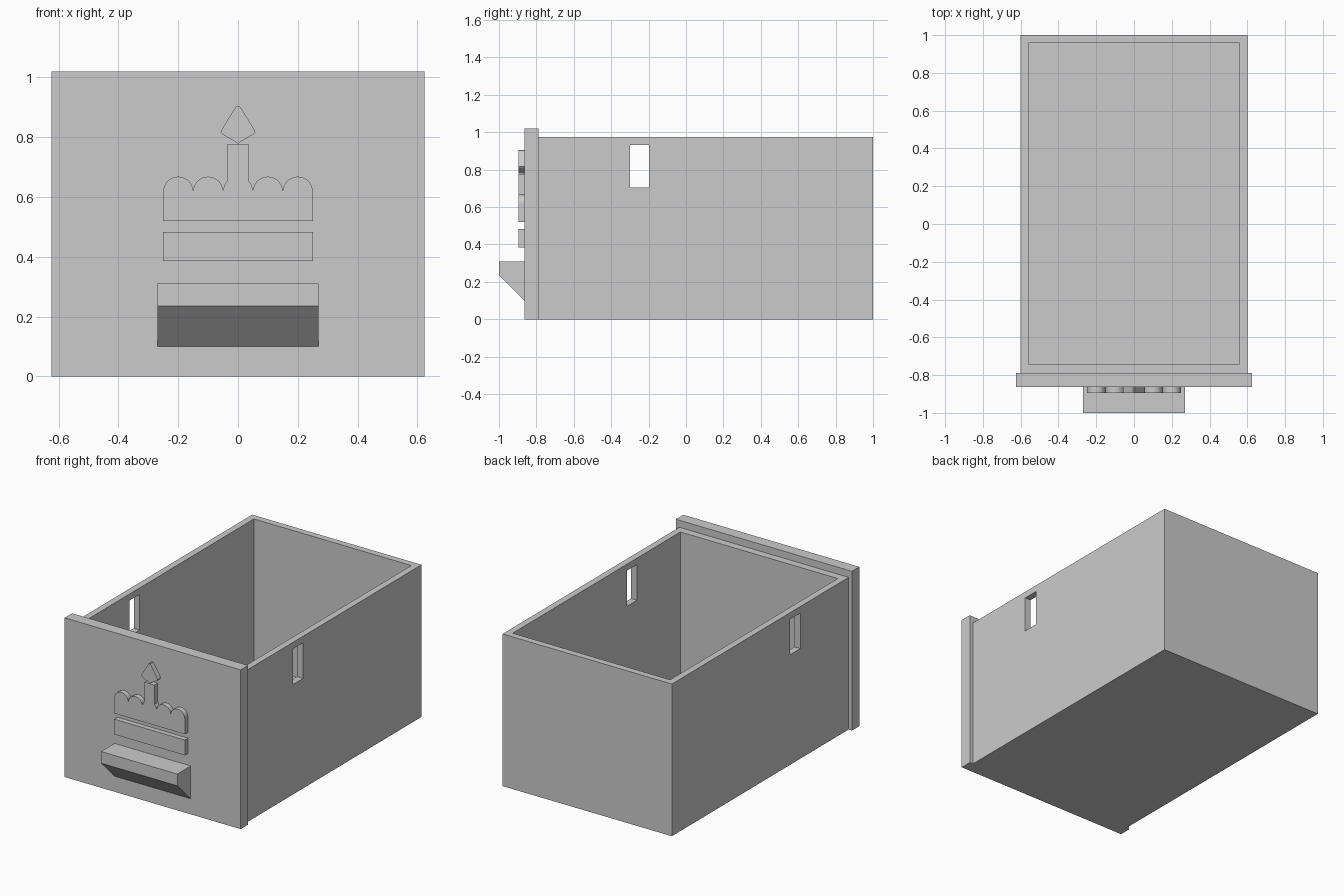
import bpy, bmesh, math
from mathutils import Vector

old = bpy.data.objects.get("Cube")
if old:
    bpy.data.objects.remove(old, do_unlink=True)

# Single plain grey plastic
grey = bpy.data.materials.new("plain_grey")
grey.use_nodes = True
GREY = (0.6, 0.6, 0.6, 1)
grey.diffuse_color = GREY
grey.node_tree.nodes["Principled BSDF"].inputs["Base Color"].default_value = GREY


def prism(name, outline, depth):
    """Extrude a closed planar outline along the depth vector."""
    bm = bmesh.new()
    face = bm.faces.new([bm.verts.new(p) for p in outline])
    ext = bmesh.ops.extrude_face_region(bm, geom=[face])
    moved = [v for v in ext["geom"] if isinstance(v, bmesh.types.BMVert)]
    bmesh.ops.translate(bm, verts=moved, vec=Vector(depth))
    bmesh.ops.recalc_face_normals(bm, faces=bm.faces)
    mesh = bpy.data.meshes.new(name)
    bm.to_mesh(mesh)
    bm.free()
    mesh.materials.append(grey)
    obj = bpy.data.objects.new(name, mesh)
    bpy.context.collection.objects.link(obj)
    return obj


def box(name, x, y, z):
    base = [(x[0], y[0], z[0]), (x[1], y[0], z[0]),
            (x[1], y[1], z[0]), (x[0], y[1], z[0])]
    return prism(name, base, (0, 0, z[1] - z[0]))


def cut(target, cutter):
    """Subtract the cutter from the target and discard it."""
    bpy.context.view_layer.objects.active = target
    mod = target.modifiers.new("cut", "BOOLEAN")
    mod.operation, mod.solver, mod.object = "DIFFERENCE", "EXACT", cutter
    bpy.ops.object.modifier_apply(modifier=mod.name)
    bpy.data.objects.remove(cutter, do_unlink=True)


# Open drawer body with a slot through both side walls
PANEL_BACK, PANEL_FRONT = -0.789, -0.864
body = box("drawer_body", (-0.6, 0.6), (PANEL_BACK, 1), (0, 0.975))
cut(body, box("cavity", (-0.558, 0.558), (-0.74, 0.958), (0.042, 1.1)))
cut(body, box("slot", (-0.7, 0.7), (-0.3, -0.198), (0.705, 0.933)))

# Front panel and wedge-shaped pull
box("front_panel", (-0.624, 0.624), (PANEL_FRONT, PANEL_BACK), (0, 1.02))
pull = [(PANEL_FRONT, 0.1), (-1, 0.235), (-1, 0.31), (PANEL_FRONT, 0.31)]
prism("pull_handle", [(-0.27, y, z) for y, z in pull], (0.54, 0, 0))


# Raised cake relief on the panel
def relief(name, outline):
    prism(name, [(x, PANEL_FRONT, z) for x, z in outline], (0, -0.032, 0))


relief("cake_base", [(-0.25, 0.385), (0.25, 0.385), (0.25, 0.483), (-0.25, 0.483)])

# Icing with scalloped top; the candle rises out of the middle scallop
R, ICING_Z, CANDLE, STEPS = 0.05, 0.618, 0.035, 14
icing = [(-0.25, 0.52), (0.25, 0.52)]
for i in range(5):
    centre = 0.2 - 0.1 * i
    arc = [(centre + R * math.cos(math.pi * k / STEPS),
            ICING_Z + R * math.sin(math.pi * k / STEPS))
           for k in range(STEPS + (i == 4))]
    if i == 2:
        rise = ICING_Z + math.sqrt(R * R - CANDLE * CANDLE)
        right = [p for p in arc if p[0] > CANDLE]
        left = [p for p in arc if p[0] < -CANDLE]
        arc = right + [(CANDLE, rise), (CANDLE, 0.777),
                       (-CANDLE, 0.777), (-CANDLE, rise)] + left
    icing += arc
relief("icing_and_candle", icing)

# Flame with slightly softened corners
half = [(0.053, 0.81), (0.058, 0.816), (0.056, 0.823), (0.011, 0.896), (0.006, 0.903)]
relief("candle_flame", [(0, 0.779)] + half + [(0, 0.905)]
       + [(-x, z) for x, z in reversed(half)])
